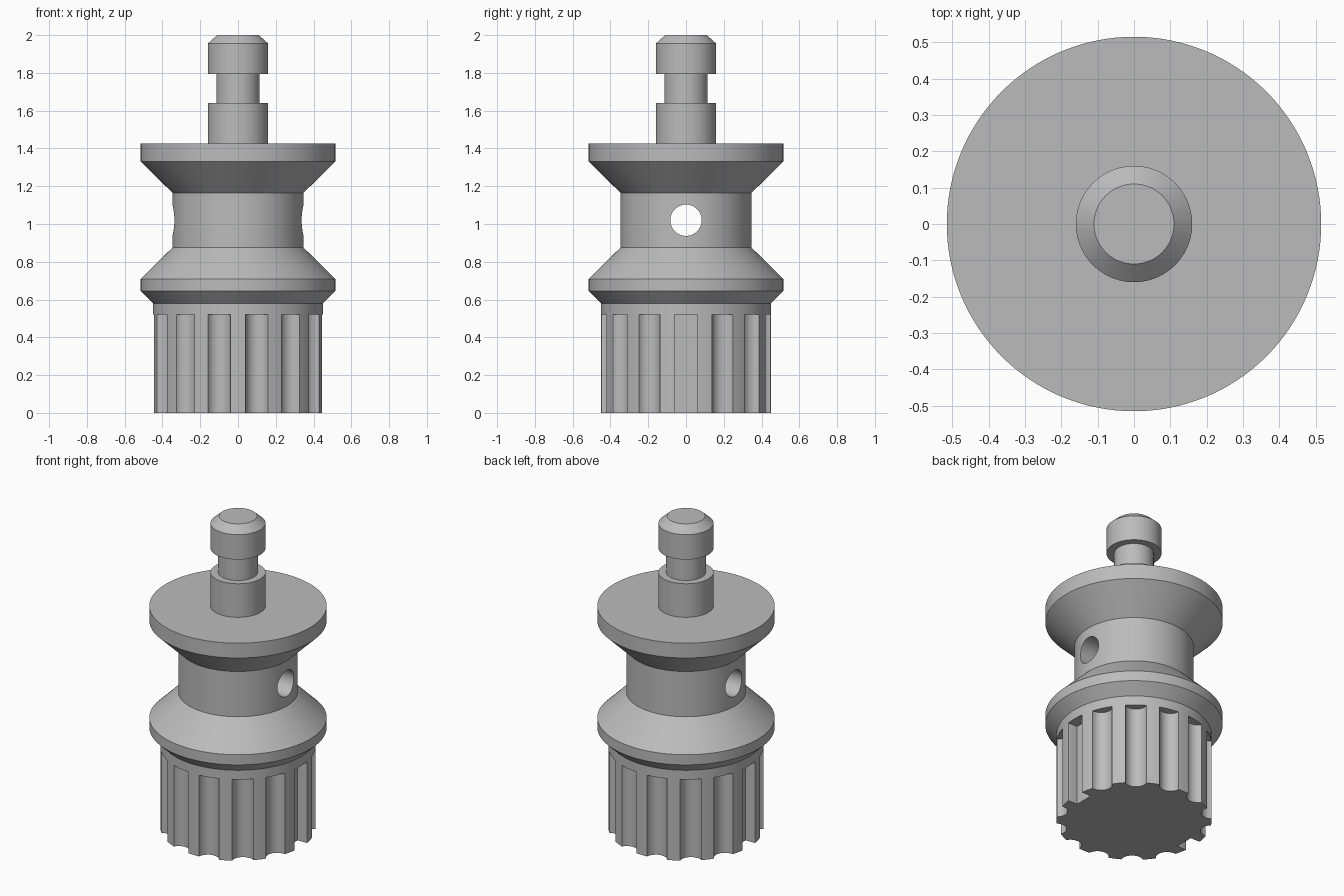
import bpy, bmesh, math
from mathutils import Matrix, Vector

cube = bpy.data.objects.get("Cube")
if cube:
    bpy.data.objects.remove(cube, do_unlink=True)

SEGMENTS = 128
GROOVES = 14
GROOVE_TOP = 0.52

grey = bpy.data.materials.new("plain grey")
grey.use_nodes = True
colour = (0.5, 0.5, 0.5, 1)
grey.diffuse_color = colour
grey.node_tree.nodes["Principled BSDF"].inputs["Base Color"].default_value = colour


def add_object(name, bm):
    bmesh.ops.recalc_face_normals(bm, faces=bm.faces)
    mesh = bpy.data.meshes.new(name)
    bm.to_mesh(mesh)
    bm.free()
    mesh.materials.append(grey)
    obj = bpy.data.objects.new(name, mesh)
    bpy.context.collection.objects.link(obj)
    return obj


def lathe(name, profile):
    """Closed solid turned around z from (radius, height) pairs."""
    bm = bmesh.new()
    rings = []
    for r, z in profile:
        angles = [math.tau * i / SEGMENTS for i in range(SEGMENTS)]
        rings.append([bm.verts.new((r * math.cos(a), r * math.sin(a), z)) for a in angles])
    for low, high in zip(rings, rings[1:]):
        for i in range(SEGMENTS):
            j = (i + 1) % SEGMENTS
            bm.faces.new((low[i], low[j], high[j], high[i]))
    bm.faces.new(rings[0][::-1])
    bm.faces.new(rings[-1])
    return add_object(name, bm)


def cylinder(bm, radius, depth, matrix):
    bmesh.ops.create_cone(bm, cap_ends=True, segments=48, radius1=radius,
                          radius2=radius, depth=depth, matrix=matrix)


def cut(target, cutter):
    cutter.hide_render = True
    mod = target.modifiers.new("cut", "BOOLEAN")
    mod.operation = "DIFFERENCE"
    mod.solver = "EXACT"
    mod.object = cutter
    bpy.ops.object.select_all(action="DESELECT")
    bpy.context.view_layer.objects.active = target
    target.select_set(True)
    bpy.ops.object.modifier_apply(modifier=mod.name)
    bpy.data.objects.remove(cutter, do_unlink=True)


# Turned body: grip, two flanges, waist and grooved pin
body = lathe("turned_spigot", [
    (0.45, 0), (0.45, 0.58), (0.515, 0.645), (0.515, 0.71),
    (0.347, 0.875), (0.347, 1.165), (0.515, 1.33), (0.515, 1.425),
    (0.16, 1.425), (0.16, 1.64), (0.115, 1.64), (0.115, 1.795),
    (0.16, 1.795), (0.16, 1.955), (0.11, 2.0)])

# Cross hole through the waist
bm = bmesh.new()
cylinder(bm, 0.083, 2, Matrix.Translation((0, 0, 1.02)) @ Matrix.Rotation(math.pi / 2, 4, "Y"))
cut(body, add_object("hole_cutter", bm))

# Round finger grooves around the grip
bm = bmesh.new()
for i in range(GROOVES):
    a = math.tau * i / GROOVES
    spot = Vector((0.465 * math.cos(a), 0.465 * math.sin(a), GROOVE_TOP - 0.5))
    cylinder(bm, 0.065, 1, Matrix.Translation(spot))
cut(body, add_object("groove_cutter", bm))

# Flat-bottomed slots on both sides of the grip
bm = bmesh.new()
for side in (-1, 1):
    bmesh.ops.create_cube(bm, size=1, matrix=Matrix.Translation((side * 0.48, 0, GROOVE_TOP - 0.5))
                          @ Matrix.Diagonal((0.2, 0.122, 1, 1)))
cut(body, add_object("slot_cutter", bm))

bpy.ops.object.shade_smooth_by_angle(angle=math.radians(25))
